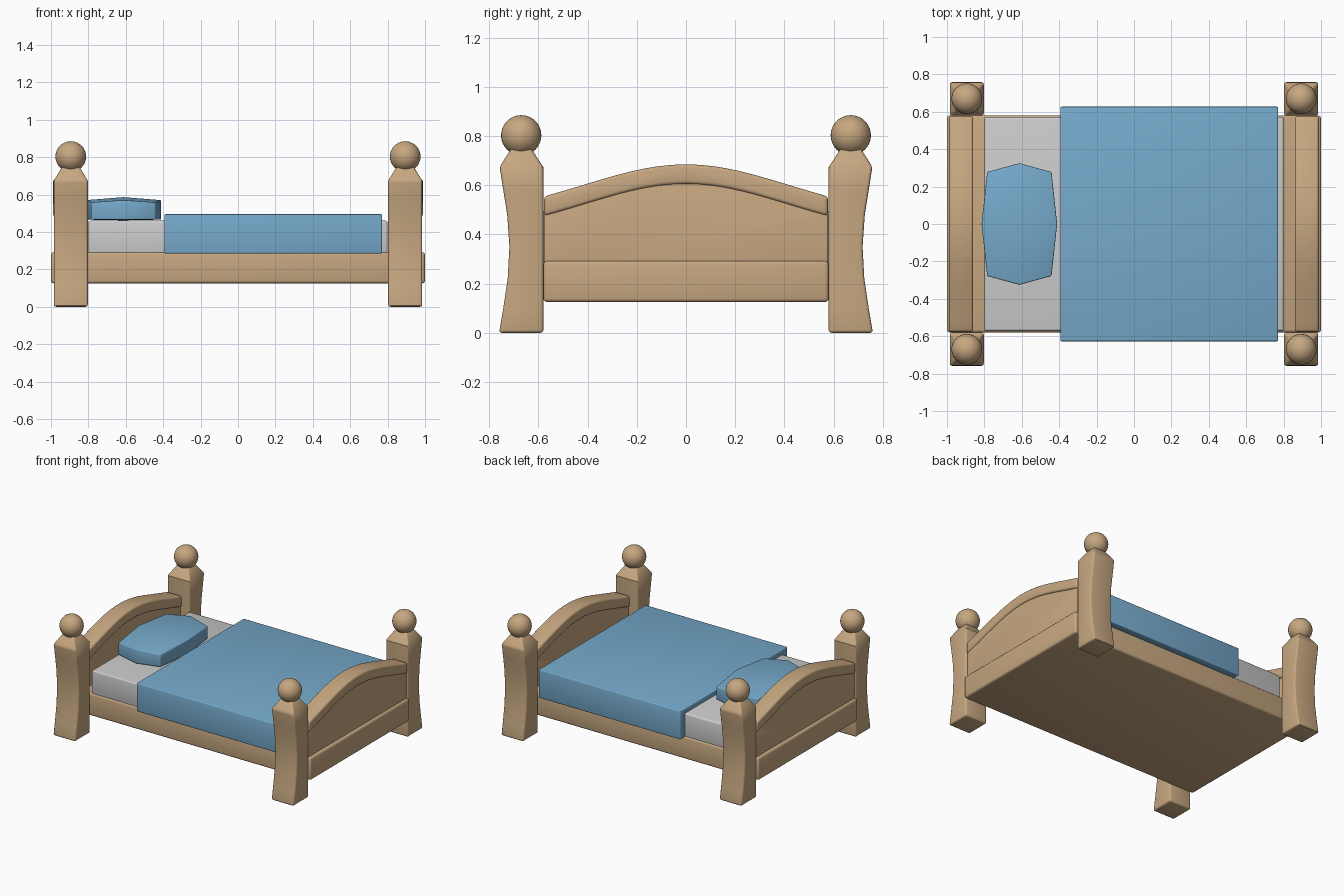
import bpy, bmesh, math
from mathutils import Vector

if "Cube" in bpy.data.objects:
    bpy.data.objects.remove(bpy.data.objects["Cube"])


def material(name, color):
    m = bpy.data.materials.new(name)
    m.diffuse_color = (*color, 1)
    m.use_nodes = True
    m.node_tree.nodes["Principled BSDF"].inputs["Base Color"].default_value = m.diffuse_color
    return m


WOOD = material("wood", (0.57, 0.39, 0.22))
BLUE = material("blue_cloth", (0.18, 0.40, 0.60))


def finish(bm, name, mat=None, bevel=0.0, angle=35):
    bmesh.ops.recalc_face_normals(bm, faces=bm.faces)
    if bevel:
        edges = [e for e in bm.edges
                 if len(e.link_faces) == 2 and e.calc_face_angle() > math.radians(angle)]
        bmesh.ops.bevel(bm, geom=edges, offset=bevel, segments=3, profile=0.5,
                        affect='EDGES', clamp_overlap=True)
    mesh = bpy.data.meshes.new(name)
    bm.to_mesh(mesh)
    bm.free()
    if mat:
        mesh.materials.append(mat)
    ob = bpy.data.objects.new(name, mesh)
    bpy.context.collection.objects.link(ob)
    return ob


def box(name, lo, hi, mat=None, bevel=0.0):
    bm = bmesh.new()
    lo, hi = Vector(lo), Vector(hi)
    bmesh.ops.create_cube(bm, size=1)
    for v in bm.verts:
        v.co = (lo + hi) / 2 + v.co * (hi - lo)
    return finish(bm, name, mat, bevel)


def extrude_x(name, profile, x0, x1, mat, bevel):
    """Closed y-z profile extruded from x0 to x1."""
    bm = bmesh.new()
    a = [bm.verts.new((x0, y, z)) for y, z in profile]
    b = [bm.verts.new((x1, y, z)) for y, z in profile]
    n = len(profile)
    for i in range(n):
        j = (i + 1) % n
        bm.faces.new((a[i], a[j], b[j], b[i]))
    bm.faces.new(a)
    bm.faces.new(b)
    return finish(bm, name, mat, bevel)


def arch(y):
    """Height of the top of the curved cap."""
    t = y / 0.577
    return 0.555 + 0.13 * (0.6 * (1 - t * t) + 0.4 * (1 + math.cos(math.pi * t)) / 2)


# bed frame and mattress
box("bed_frame", (-1, -0.58, 0.125), (1, 0.58, 0.292), WOOD, 0.015)
box("mattress", (-0.8, -0.572, 0.28), (0.8, 0.572, 0.46), None, 0.012)

# head and foot boards: inset panel with a curved cap
ys = [0.577 * (i / 10 - 1) for i in range(21)]
for s, name in ((-1, "head"), (1, "foot")):
    cap = [(y, arch(y)) for y in ys] + [(y, arch(y) - 0.08) for y in reversed(ys)]
    extrude_x(name + "board_cap", cap, s * 0.86, s * 0.988, WOOD, 0.014)
    panel = [(y, arch(y) - 0.07) for y in ys] + [(0.577, 0.2), (-0.577, 0.2)]
    extrude_x(name + "board_panel", panel, s * 0.872, s * 0.978, WOOD, 0.005)

# corner posts: (z, half width in x, inner y, outer y), with ball finials
rings = [(0, 0.091, 0.58, 0.76), (0.1, 0.091, 0.58, 0.743), (0.22, 0.091, 0.58, 0.725),
         (0.35, 0.091, 0.58, 0.718), (0.48, 0.091, 0.58, 0.727), (0.58, 0.091, 0.58, 0.743),
         (0.675, 0.091, 0.58, 0.758), (0.75, 0.045, 0.63, 0.71)]
for sx, end in ((-1, "head"), (1, "foot")):
    for sy, side in ((-1, "front"), (1, "back")):
        bm = bmesh.new()
        cx = sx * 0.894
        loops = [[bm.verts.new((cx + dx * hw, sy * y, z))
                  for dx, y in ((-1, yi), (1, yi), (1, yo), (-1, yo))]
                 for z, hw, yi, yo in rings]
        for a, b in zip(loops, loops[1:]):
            for i in range(4):
                j = (i + 1) % 4
                bm.faces.new((a[i], a[j], b[j], b[i]))
        bm.faces.new(loops[0])
        bm.faces.new(loops[-1])
        finish(bm, f"{end}_{side}_post", WOOD, 0.012)

        bm = bmesh.new()
        bmesh.ops.create_uvsphere(bm, u_segments=32, v_segments=16, radius=0.082)
        bmesh.ops.translate(bm, verts=bm.verts, vec=(cx, sy * 0.67, 0.803))
        finish(bm, f"{end}_{side}_post_ball", WOOD)

# blanket draped over both sides of the mattress
drape = [(-0.627, 0.285), (-0.627, 0.495), (0.627, 0.495), (0.627, 0.285),
         (0.57, 0.285), (0.57, 0.455), (-0.57, 0.455), (-0.57, 0.285)]
extrude_x("blanket", drape, -0.393, 0.77, BLUE, 0.006)

# faceted pillow: sides and top bulge outward at the middle
bm = bmesh.new()
for z, edge, mid in ((0.466, 0, -0.004), (0.558, 0.012, 0.028)):
    grid = [[bm.verts.new((-0.613 + i * (0.202 if j == 0 else 0.172),
                           j * (0.325 if i == 0 else 0.278),
                           z + (mid if i == j == 0 else edge if i * j == 0 else 0)))
             for j in (-1, 0, 1)] for i in (-1, 0, 1)]
    for i in range(2):
        for j in range(2):
            bm.faces.new((grid[i][j], grid[i + 1][j], grid[i + 1][j + 1], grid[i][j + 1]))
rim = [e for e in bm.edges if e.is_boundary]
bmesh.ops.bridge_loops(bm, edges=rim)
finish(bm, "pillow", BLUE, 0.006, 55)

# smooth shading with sharp edges kept
bpy.ops.object.select_all(action='SELECT')
bpy.context.view_layer.objects.active = bpy.data.objects["bed_frame"]
bpy.ops.object.shade_smooth_by_angle(angle=math.radians(32))
